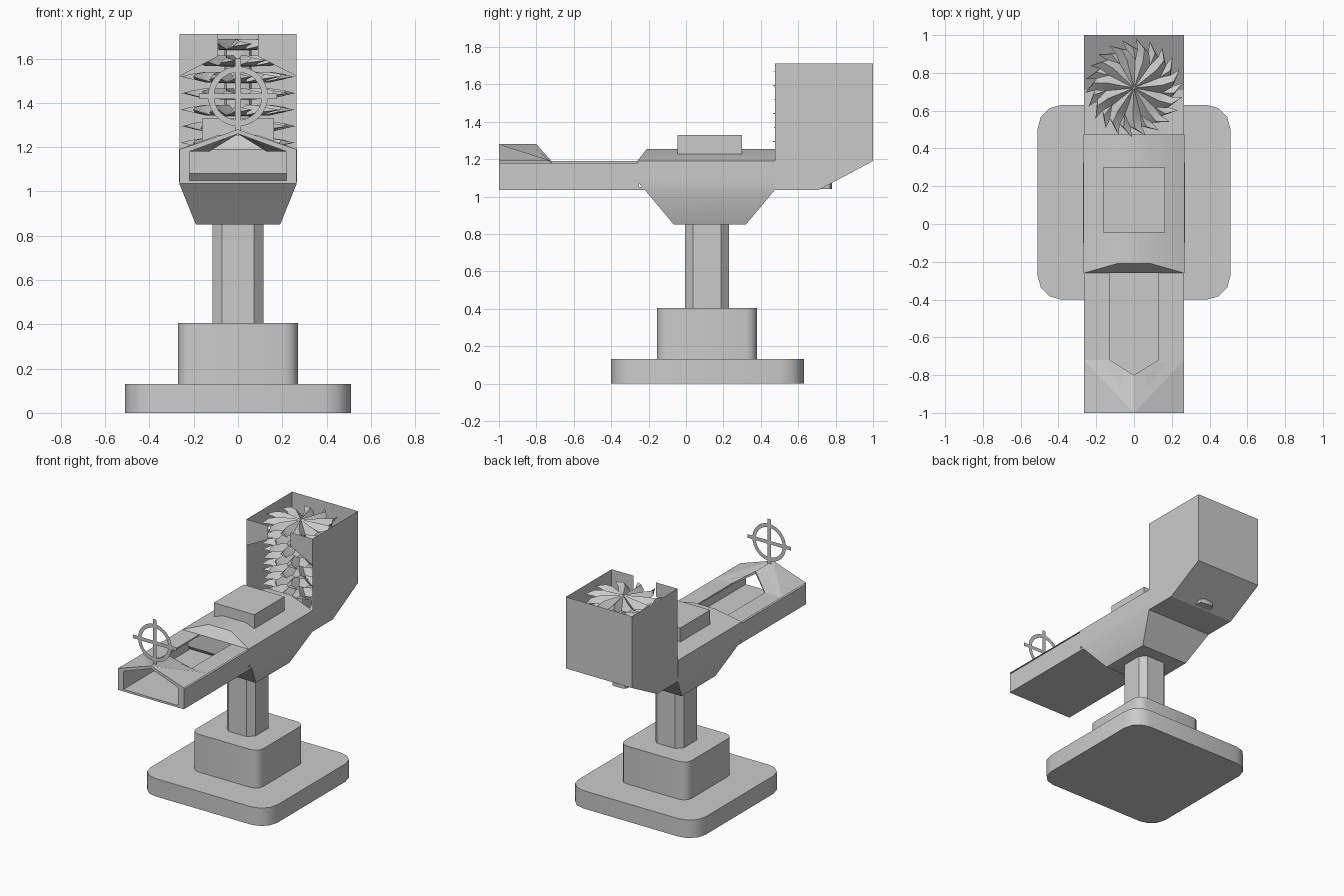
import bpy, bmesh
from math import sin, cos, pi

if "Cube" in bpy.data.objects:
    bpy.data.objects.remove(bpy.data.objects["Cube"])


def make(name, verts, faces, mirror=False, thick=0.0, smooth=True):
    me = bpy.data.meshes.new(name)
    me.from_pydata(verts, [], faces)
    bm = bmesh.new()
    bm.from_mesh(me)
    if mirror:
        bmesh.ops.mirror(bm, geom=bm.verts[:] + bm.edges[:] + bm.faces[:],
                         axis='X', merge_dist=0.0001)
    bmesh.ops.remove_doubles(bm, verts=bm.verts, dist=0.0001)
    bmesh.ops.recalc_face_normals(bm, faces=bm.faces)
    bm.to_mesh(me)
    bm.free()
    ob = bpy.data.objects.new(name, me)
    bpy.context.collection.objects.link(ob)
    if thick:
        mod = ob.modifiers.new("thickness", 'SOLIDIFY')
        mod.thickness = thick
    if smooth:
        bpy.ops.object.select_all(action='DESELECT')
        bpy.context.view_layer.objects.active = ob
        ob.select_set(True)
        bpy.ops.object.shade_smooth_by_angle(angle=0.6)
    return ob


def rect(x, y0, y1, z, r=0.0, seg=1):
    """Rectangle ring with optional rounded or chamfered corners."""
    if not r:
        return [(x, y1, z), (-x, y1, z), (-x, y0, z), (x, y0, z)]
    pts = []
    for k, (cx, cy) in enumerate([(x - r, y1 - r), (r - x, y1 - r),
                                  (r - x, y0 + r), (x - r, y0 + r)]):
        for i in range(seg + 1):
            a = pi / 2 * (k + i / seg)
            pts.append((cx + r * cos(a), cy + r * sin(a), z))
    return pts


def loft(name, rings):
    n, m = len(rings[0]), len(rings)
    verts = [p for ring in rings for p in ring]
    faces = [list(range(n))[::-1], list(range(n * (m - 1), n * m))]
    for j in range(m - 1):
        for i in range(n):
            k = (i + 1) % n
            faces.append([j * n + i, j * n + k, j * n + n + k, j * n + n + i])
    return make(name, verts, faces)


# Pedestal
loft("base_plate", [rect(.51, -.40, .63, z, .125, 3) for z in (0, .13)])
loft("base_block", [rect(.27, -.155, .38, z, .06, 3) for z in (.13, .405)])
loft("column", [rect(.115, -.005, .23, z, .042, 1) for z in (.405, .86)])

# Main housing with tapered underside and sloped roof
loft("housing", [rect(.19, -.065, .32, .85), rect(.265, -.22, .475, 1.035),
                 rect(.267, -.26, .475, 1.08), rect(.267, -.26, .475, 1.19),
                 rect(.09, -.21, .475, 1.255)])
loft("top_block", [rect(.163, -.045, .30, z) for z in (1.2, 1.33)])

# Barrel: floor, side walls, peaked muzzle roof and rims around the open slot
loft("barrel_floor", [rect(.265, -1, -.2, z) for z in (1.035, 1.05)])
for s in (-1, 1):
    wall = loft("barrel_wall", [rect(.0225, -1, -.25, z) for z in (1.05, 1.18)])
    wall.location.x = s * .2425
make("barrel_roof",
     [(0, -1, 1.28), (.265, -1, 1.19), (.265, -.72, 1.19), (.13, -.72, 1.19),
      (0, -.8, 1.28), (.265, -.25, 1.19), (.13, -.25, 1.19)],
     [(0, 1, 2), (0, 2, 3, 4), (2, 5, 6, 3)], mirror=True, smooth=False)
make("barrel_roof_lining",
     [(0, -1, 1.26), (.22, -1, 1.18), (.22, -.72, 1.18), (.13, -.72, 1.18),
      (0, -.8, 1.26), (.22, -.25, 1.18), (.13, -.25, 1.18)],
     [(2, 1, 0), (4, 3, 2, 0), (3, 6, 5, 2)], mirror=True, smooth=False)
make("muzzle_frame",
     [(0, -1, 1.28), (.265, -1, 1.19), (.265, -1, 1.035), (0, -1, 1.035),
      (0, -1, 1.26), (.22, -1, 1.18), (.22, -1, 1.05), (0, -1, 1.05)],
     [(i, i + 1, i + 5, i + 4) for i in range(3)], mirror=True, smooth=False)
make("slot_rim",
     [(0, -.8, 1.28), (.13, -.72, 1.19), (.13, -.25, 1.19),
      (0, -.8, 1.26), (.13, -.72, 1.18), (.13, -.25, 1.18)],
     [(0, 1, 4, 3), (1, 2, 5, 4)], mirror=True, smooth=False)

# Thin ring and cross sight
Y, Z, N = -.955, 1.43, 32
ring = [(r * cos(2 * pi * i / N), Y, Z + r * sin(2 * pi * i / N))
        for r in (.108, .135) for i in range(N)]
make("sight_ring", ring,
     [(i, (i + 1) % N, N + (i + 1) % N, N + i) for i in range(N)], smooth=False)
for name, x0, x1, z0, z1 in (("sight_bar", -.175, .175, Z - .013, Z + .013),
                             ("sight_post", -.013, .013, 1.265, 1.6)):
    make(name, [(x0, Y, z0), (x1, Y, z0), (x1, Y, z1), (x0, Y, z1)],
         [(0, 1, 2, 3)], smooth=False)

# Open hopper of thin walls with a notched front
side = [(.475, 1.035), (.71, 1.035), (1, 1.19), (1, 1.71), (.475, 1.71)]
make("hopper", [(.265, y, z) for y, z in side] + [(0, y, z) for y, z in side[:4]]
     + [(.09, .475, 1.71), (.09, .475, 1.61), (.265, .475, 1.52)],
     [(0, 1, 2, 3, 4, 11), (0, 1, 6, 5), (1, 2, 7, 6), (2, 3, 8, 7),
      (4, 9, 10, 11)], mirror=True, smooth=False)


# Stack of swirled leaf rosettes inside the hopper
def rosette(z, turn, n=11):
    verts, faces = [(0, 0, .02), (0, 0, -.03)], []
    for i in range(n):
        a, d = 2 * pi * i / n + turn, 2 * pi / n
        for r, t, h in ((.15, -.5, -.025), (.15, 0, .022),
                        (.205, -.12, -.012), (.215, .12, .012),
                        (.205, .42, -.012), (.26, .5, .0)):
            verts.append((r * cos(a + t * d), r * sin(a + t * d), h))
        b, c = 2 + 6 * i, 2 + 6 * ((i + 1) % n)
        faces += [(0, b, b + 1), (0, b + 1, c), (b, b + 2, b + 3, b + 1),
                  (b + 1, b + 3, b + 4, c), (b + 2, b + 5, b + 3),
                  (b + 3, b + 5, b + 4), (1, c, b), (b, c, b + 4, b + 2),
                  (b + 2, b + 4, b + 5)]
    ob = make("leaf_rosette", verts, faces)
    ob.location = (0, .72, z)


for k in range(7):
    rosette(1.22 + .0745 * k, k * pi / 11 + .1)
loft("leaf_core", [rect(.06, .66, .78, z, .03, 2) for z in (1.04, 1.66)])
